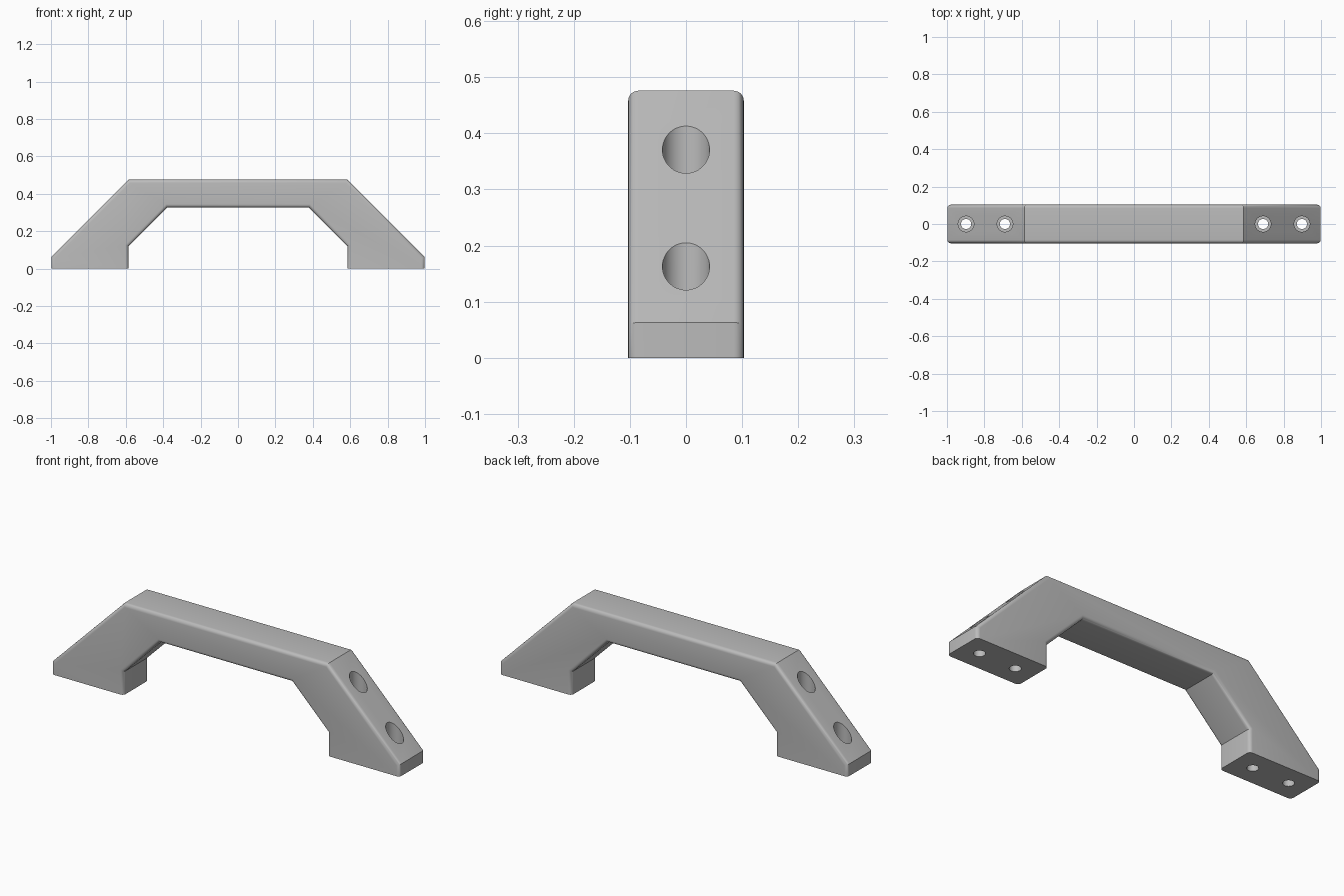
import bpy, bmesh

if "Cube" in bpy.data.objects:
    bpy.data.objects.remove(bpy.data.objects["Cube"])

HALF_W = 0.103      # half depth of the bar
ROUND = 0.018       # radius of the long edges

grey = bpy.data.materials.new("grey_plastic")
grey.diffuse_color = (0.5, 0.5, 0.5, 1)
grey.use_nodes = True
grey.node_tree.nodes["Principled BSDF"].inputs["Base Color"].default_value = grey.diffuse_color

# Handle body: mirrored side profile extruded along y
right = [(0.585, 0.476), (0.998, 0.063), (0.998, 0.0),
         (0.585, 0.0), (0.585, 0.12), (0.378, 0.327)]
profile = right + [(-x, z) for x, z in reversed(right)]
bm = bmesh.new()
face = bm.faces.new([bm.verts.new((x, -HALF_W, z)) for x, z in profile])
ext = bmesh.ops.extrude_face_region(bm, geom=[face])
for v in ext["geom"]:
    if isinstance(v, bmesh.types.BMVert):
        v.co.y = HALF_W
bmesh.ops.recalc_face_normals(bm, faces=bm.faces)

# Round every outline edge except the flat soles
edges = [e for e in bm.edges
         if abs(e.verts[0].co.y - e.verts[1].co.y) < 1e-5
         and max(v.co.z for v in e.verts) > 1e-4]
bmesh.ops.bevel(bm, geom=edges, offset=ROUND, offset_type='OFFSET',
                segments=6, profile=0.5, affect='EDGES')
mesh = bpy.data.meshes.new("handle")
bm.to_mesh(mesh)
bm.free()
mesh.materials.append(grey)
handle = bpy.data.objects.new("handle", mesh)
bpy.context.collection.objects.link(handle)


def drill(name, x, radius, bottom, top):
    """Cut a vertical round hole through the handle."""
    bpy.ops.mesh.primitive_cylinder_add(
        vertices=48, radius=radius, depth=top - bottom,
        location=(x, 0, (top + bottom) / 2))
    cutter = bpy.context.object
    cutter.name = name
    cutter.data.materials.append(grey)
    mod = handle.modifiers.new(name, 'BOOLEAN')
    mod.operation = 'DIFFERENCE'
    mod.solver = 'EXACT'
    mod.object = cutter
    bpy.context.view_layer.objects.active = handle
    bpy.ops.object.modifier_apply(modifier=mod.name)
    bpy.data.objects.remove(cutter)


# Screw holes with wider recesses for the heads
for side in (-1, 1):
    for x in (0.69, 0.898):
        drill("head_recess", side * x, 0.042, 0.065, 0.7)
        drill("screw_hole", side * x, 0.027, -0.1, 0.1)

# Smooth the rounded edges and hole walls
bpy.ops.object.select_all(action='DESELECT')
handle.select_set(True)
bpy.context.view_layer.objects.active = handle
bpy.ops.object.shade_smooth_by_angle(angle=0.5)
